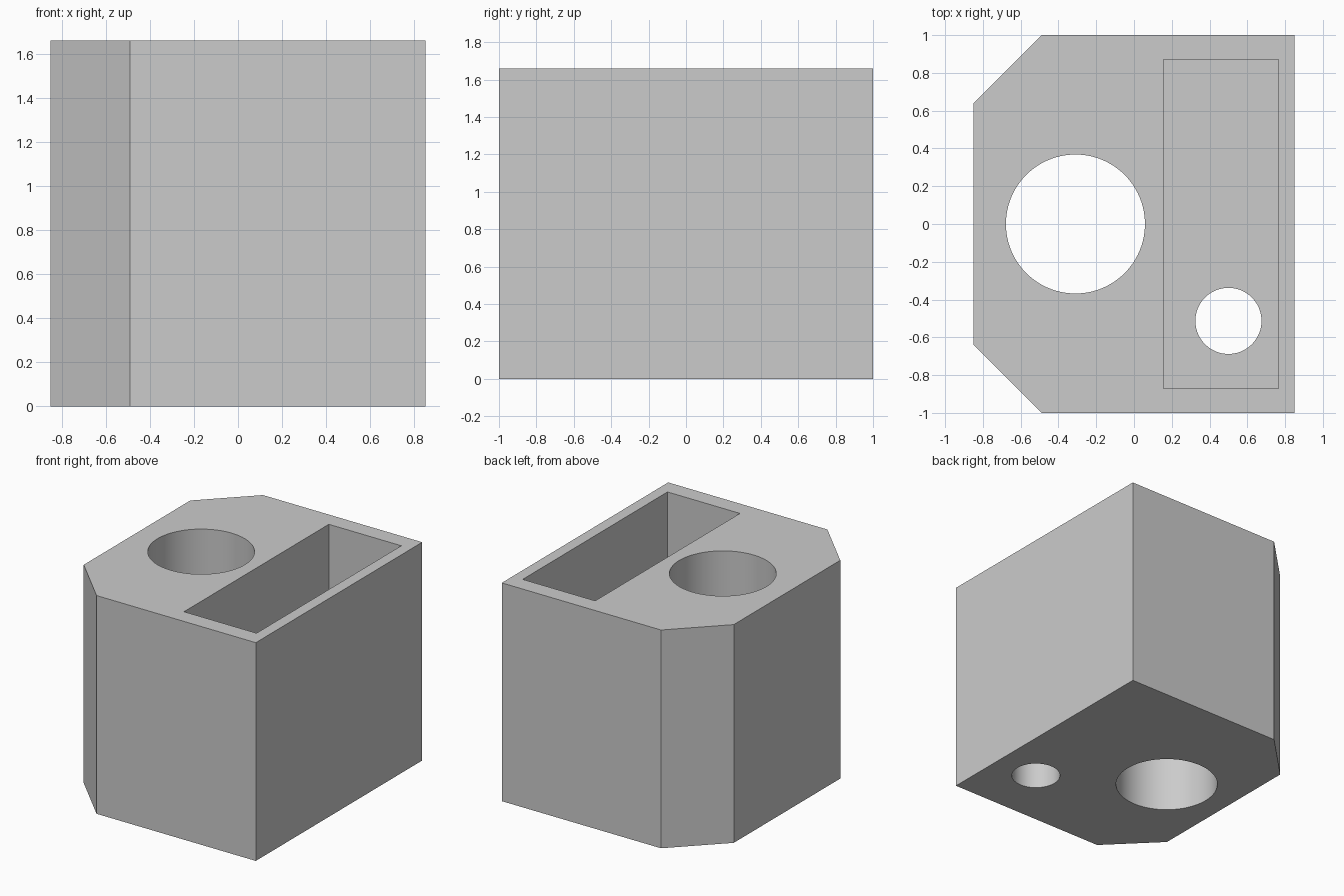
import bpy, bmesh, math

cube = bpy.data.objects.get("Cube")
if cube:
    bpy.data.objects.remove(cube, do_unlink=True)

HEIGHT = 1.66
FLOOR = 0.26      # thickness under the tray pocket

grey = bpy.data.materials.new("plain_grey")
grey.use_nodes = True
grey.diffuse_color = (0.6, 0.6, 0.6, 1)
grey.node_tree.nodes["Principled BSDF"].inputs["Base Color"].default_value = (0.6, 0.6, 0.6, 1)


def prism(name, outline, z0, z1):
    """Extrude a flat outline from z0 up to z1."""
    bm = bmesh.new()
    face = bm.faces.new([bm.verts.new((x, y, z0)) for x, y in outline])
    top = bmesh.ops.extrude_face_region(bm, geom=[face])["geom"]
    verts = [v for v in top if isinstance(v, bmesh.types.BMVert)]
    bmesh.ops.translate(bm, verts=verts, vec=(0, 0, z1 - z0))
    bmesh.ops.recalc_face_normals(bm, faces=bm.faces)
    mesh = bpy.data.meshes.new(name)
    bm.to_mesh(mesh)
    bm.free()
    mesh.materials.append(grey)
    obj = bpy.data.objects.new(name, mesh)
    bpy.context.collection.objects.link(obj)
    return obj


def circle(cx, cy, r, n=96):
    angles = [2 * math.pi * i / n for i in range(n)]
    return [(cx + r * math.cos(a), cy + r * math.sin(a)) for a in angles]


# Block with two chamfered corners on its right side
block = prism("holder_block", [(0.85, -1), (0.85, 1), (-0.49, 1), (-0.85, 0.64),
                               (-0.85, -0.64), (-0.49, -1)], 0, HEIGHT)

# Cutters: round well through the block, tray pocket, drain hole in its floor
pocket = [(0.155, -0.87), (0.765, -0.87), (0.765, 0.87), (0.155, 0.87)]
cutters = [
    prism("round_well_cutter", circle(-0.31, 0, 0.368), -0.1, HEIGHT + 0.1),
    prism("tray_pocket_cutter", pocket, FLOOR, HEIGHT + 0.1),
    prism("drain_hole_cutter", circle(0.5, -0.513, 0.175), -0.1, FLOOR + 0.1),
]
bpy.context.view_layer.objects.active = block
block.select_set(True)
for cutter in cutters:
    mod = block.modifiers.new(cutter.name, "BOOLEAN")
    mod.operation = "DIFFERENCE"
    mod.solver = "EXACT"
    mod.object = cutter
    bpy.ops.object.modifier_apply(modifier=mod.name)
for cutter in cutters:
    bpy.data.objects.remove(cutter, do_unlink=True)

# Smooth the round walls, keep the corners crisp
bpy.ops.object.select_all(action="DESELECT")
block.select_set(True)
bpy.ops.object.shade_smooth_by_angle(angle=math.radians(30))
